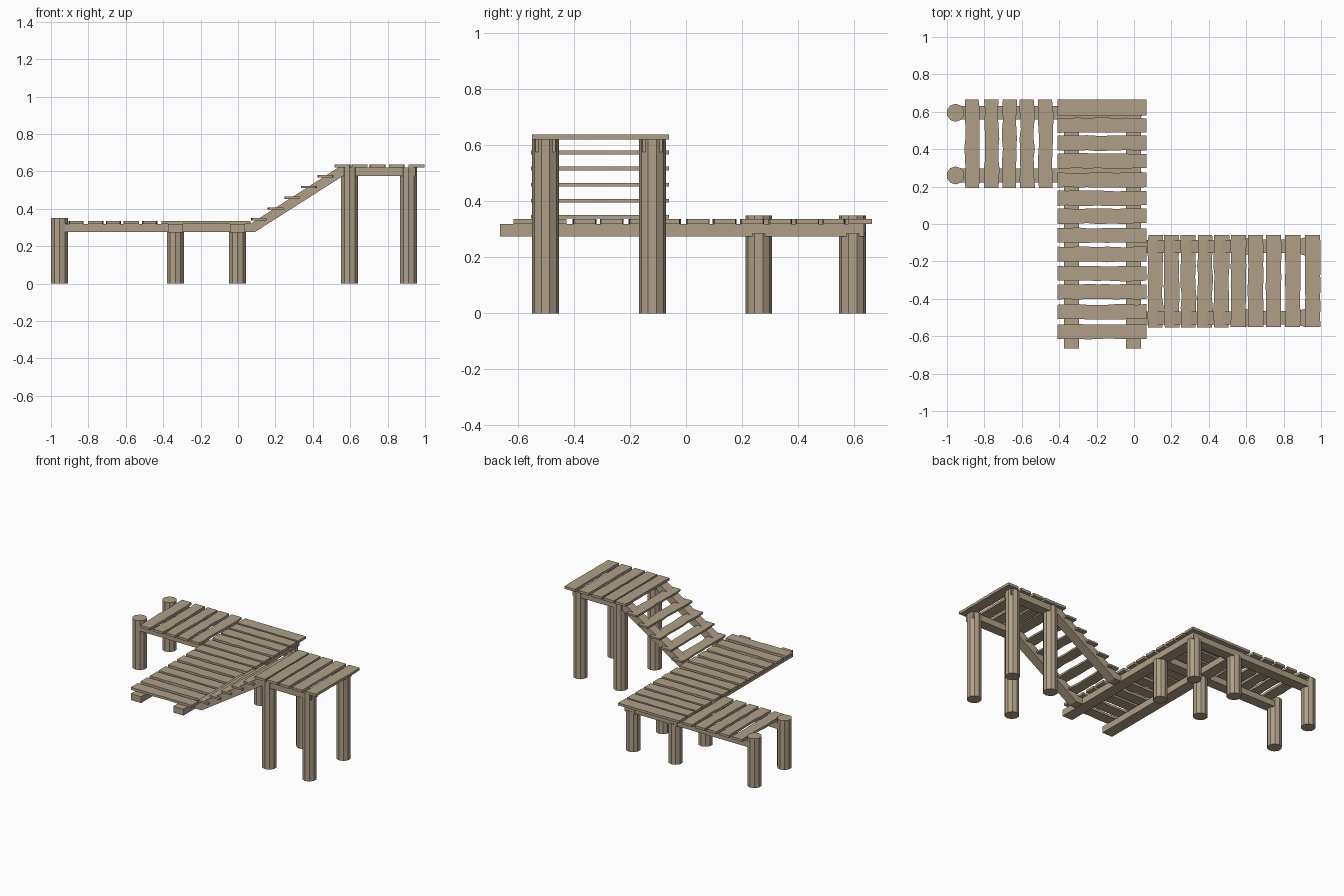
import bpy, bmesh, math, random
from mathutils import Vector

if "Cube" in bpy.data.objects:
    bpy.data.objects.remove(bpy.data.objects["Cube"])

random.seed(4)
wood = bpy.data.materials.new("weathered_wood")
wood.diffuse_color = (0.43, 0.35, 0.25, 1)
wood.use_nodes = True
wood.node_tree.nodes["Principled BSDF"].inputs["Base Color"].default_value = wood.diffuse_color


def finish(name, bm):
    bmesh.ops.recalc_face_normals(bm, faces=bm.faces)
    me = bpy.data.meshes.new(name)
    bm.to_mesh(me)
    bm.free()
    me.materials.append(wood)
    ob = bpy.data.objects.new(name, me)
    bpy.context.collection.objects.link(ob)
    return ob


def extrude_outline(name, pts, direction):
    """Solid prism from a 3D outline."""
    bm = bmesh.new()
    face = bm.faces.new([bm.verts.new(p) for p in pts])
    res = bmesh.ops.extrude_face_region(bm, geom=[face])
    verts = [v for v in res["geom"] if isinstance(v, bmesh.types.BMVert)]
    bmesh.ops.translate(bm, verts=verts, vec=Vector(direction))
    return finish(name, bm)


def beam(name, x0, x1, y0, y1, z0, z1):
    pts = [(x0, y0, z0), (x1, y0, z0), (x1, y1, z0), (x0, y1, z0)]
    return extrude_outline(name, pts, (0, 0, z1 - z0))


def plank(name, a0, a1, b0, b1, z0, z1, along, wear):
    """Board spanning a0-a1 lengthwise, b0-b1 across, with chipped long edges."""
    n = 9
    low, high = [], []
    for i in range(n + 1):
        a = a0 + (a1 - a0) * i / n
        low.append((a, b0 + random.uniform(0, wear)))
        high.append((a, b1 - random.uniform(0, wear)))
    pts = low + high[::-1]
    if along == "y":
        pts = [(b, a) for a, b in pts]
    return extrude_outline(name, [(x, y, z0) for x, y in pts], (0, 0, z1 - z0))


def post(name, x, y, h, r=0.048, sides=10):
    pts = [(x + r * math.cos(2 * math.pi * (i + 0.5) / sides),
            y + r * math.sin(2 * math.pi * (i + 0.5) / sides), 0) for i in range(sides)]
    return extrude_outline(name, pts, (0, 0, h))


# Main walkway boards and the joists below them
starts = [.58, .485, .39, .295, .193, .095, 0, -.103, -.205, -.308, -.405, -.512, -.618]
for i, y in enumerate(starts):
    plank(f"walkway_plank_{i}", -.41, .067, y, y + .085, .319, .336, "x", .006 if i else 0)
for x in (-.335, -.002):
    beam("walkway_joist", x - .04, x + .04, -.665, .635, .274, .319)

# Left landing boards, joists and mooring posts
for i, x in enumerate((-.908, -.803, -.708, -.613, -.515)):
    plank(f"landing_plank_{i}", .192, .665, x, x + .084, .319, .336, "y", .008)
for y in (.26, .595):
    beam("landing_joist", -.955, .035, y - .037, y + .037, .276, .318)
    post("mooring_post", -.954, y, .35)
    for x in (-.335, -.002):
        post("walkway_post", x, y, .285)

# Upper platform boards, frame and posts
for i, x in enumerate((.515, .608, .703, .806, .912)):
    plank(f"platform_plank_{i}", -.55, -.06, x, x + .086, .62, .638, "y", .004)
for y in (-.502, -.12):
    beam("platform_joist", .56, .95, y - .036, y + .036, .576, .62)
    for x in (.597, .912):
        post("platform_post", x, y, .62)

# Stair stringers and treads
for y in (-.502, -.12):
    outline = [(.02, .276), (.09, .276), (.565, .578), (.565, .62), (.535, .62), (.07, .322), (.02, .322)]
    extrude_outline("stair_stringer", [(x, y - .034, z) for x, z in outline], (0, .068, 0))
for i in range(5):
    x = .07 + .0885 * i
    z = .338 + .0575 * i
    plank(f"stair_tread_{i}", -.553, -.06, x, x + .088, z, z + .013, "y", .008)
